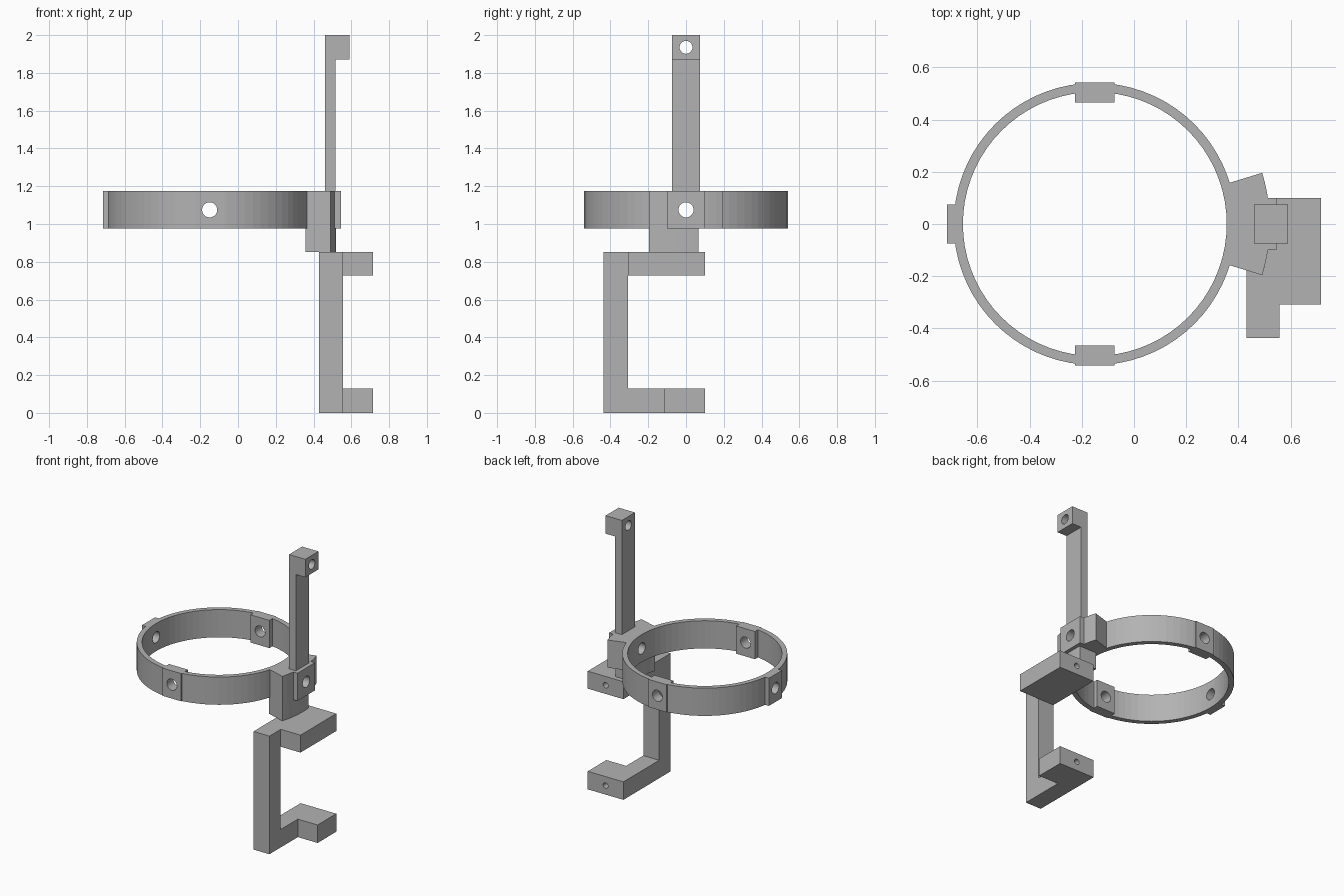
import bpy, bmesh, math
from mathutils import Matrix, Vector

if "Cube" in bpy.data.objects:
    bpy.data.objects.remove(bpy.data.objects["Cube"])

grey = bpy.data.materials.new("plain grey")
grey.diffuse_color = (0.45, 0.45, 0.45, 1)
grey.use_nodes = True
grey.node_tree.nodes["Principled BSDF"].inputs["Base Color"].default_value = grey.diffuse_color
CX, ZM = -0.15, 1.075          # ring centre x, mid height
Z0, Z1 = 0.975, 1.175          # ring bottom and top


def finish(name, bm, cutters=()):
    bmesh.ops.recalc_face_normals(bm, faces=bm.faces)
    me = bpy.data.meshes.new(name)
    bm.to_mesh(me)
    bm.free()
    me.materials.append(grey)
    ob = bpy.data.objects.new(name, me)
    bpy.context.collection.objects.link(ob)
    for c in cutters:
        m = ob.modifiers.new("hole", 'BOOLEAN')
        m.operation, m.solver, m.object = 'DIFFERENCE', 'EXACT', c
    return ob


def prism(name, pts, z0, z1, cutters=(), to3d=None):
    """Extrude a closed outline; to3d maps (u, v, w) to x, y, z."""
    to3d = to3d or (lambda u, v, w: (u, v, w))
    bm = bmesh.new()
    lo = [bm.verts.new(to3d(u, v, z0)) for u, v in pts]
    hi = [bm.verts.new(to3d(u, v, z1)) for u, v in pts]
    bm.faces.new(lo)
    bm.faces.new(hi)
    n = len(pts)
    for i in range(n):
        j = (i + 1) % n
        bm.faces.new((lo[i], lo[j], hi[j], hi[i]))
    return finish(name, bm, cutters)


def box(name, x0, x1, y0, y1, z0, z1, cutters=()):
    return prism(name, [(x0, y0), (x1, y0), (x1, y1), (x0, y1)], z0, z1, cutters)


def drill(name, centre, axis, r, length):
    bm = bmesh.new()
    rot = Vector((0, 0, 1)).rotation_difference(Vector(axis)).to_matrix().to_4x4()
    bmesh.ops.create_cone(bm, cap_ends=True, segments=32, radius1=r, radius2=r,
                          depth=length, matrix=Matrix.Translation(centre) @ rot)
    ob = finish(name, bm)
    ob.hide_render = True
    ob.hide_set(True)
    return ob


# Hole cutters
drill_x = drill("cutter_ring_x", (-0.05, 0, ZM), (1, 0, 0), 0.04, 1.6)
drill_y = drill("cutter_ring_y", (CX, 0, ZM), (0, 1, 0), 0.04, 1.4)
drill_top = drill("cutter_post_head", (0.52, 0, 1.935), (1, 0, 0), 0.034, 0.4)
drill_arm = drill("cutter_upper_arm", (0.572, 0.1, 0.79), (0, 1, 0), 0.02, 0.24)
drill_foot = drill("cutter_foot", (0.572, 0.1, 0.065), (0, 1, 0), 0.02, 0.24)

# Ring band: quad section swept round the centre
bm = bmesh.new()
N = 72
section = [(0.505, Z0), (0.54, Z0), (0.54, Z1), (0.505, Z1)]
loops = [[bm.verts.new((CX + r * math.cos(a), r * math.sin(a), z)) for r, z in section]
         for a in (2 * math.pi * i / N for i in range(N))]
for i in range(N):
    a, b = loops[i], loops[(i + 1) % N]
    for k in range(4):
        m = (k + 1) % 4
        bm.faces.new((a[k], a[m], b[m], b[k]))
finish("ring", bm, (drill_x, drill_y))

# Bosses on the ring
for name, s in (("front_boss", -1), ("back_boss", 1)):
    box(name, CX - 0.075, CX + 0.075, min(s * 0.465, s * 0.541),
        max(s * 0.465, s * 0.541), Z0, Z1, (drill_y,))
box("left_boss", -0.715, -0.66, -0.075, 0.075, Z0, Z1, (drill_x,))


# Curved mounting block, with a narrower part hanging below the ring
def sector(a0, a1, r0=0.53, r1=0.67, n=10):
    def arc(r):
        return [(CX + r * math.cos(a0 + (a1 - a0) * i / n),
                 r * math.sin(a0 + (a1 - a0) * i / n)) for i in range(n + 1)]
    return arc(r1) + arc(r0)[::-1]


A = math.radians(17)
prism("mounting_block", sector(-A, A), Z0, Z1, (drill_x,))
lower = sector(-A, math.asin(0.065 / 0.67))
lower[-11] = lower[11] = (lower[11][0], 0.065)   # square off the cut side
prism("lower_block", lower, 0.853, Z0)
box("right_boss", 0.46, 0.545, -0.1, 0.1, Z0, Z1, (drill_x,))

# Upright post with a head hooked outward
prism("post", [(0.46, Z1 - 0.01), (0.515, Z1 - 0.01), (0.515, 1.87), (0.59, 1.87),
               (0.59, 2.0), (0.46, 2.0)], -0.075, 0.075, (drill_top,),
      lambda u, v, w: (u, w, v))

# Lower bracket: column, upper arm, lower arm and foot
box("column", 0.43, 0.557, -0.437, -0.308, 0, 0.853)
box("upper_arm", 0.43, 0.715, -0.308, 0.1, 0.727, 0.853, (drill_arm,))
prism("foot", [(0.43, -0.308), (0.557, -0.308), (0.557, -0.113), (0.715, -0.113),
               (0.715, 0.1), (0.43, 0.1)], 0, 0.13, (drill_foot,))
